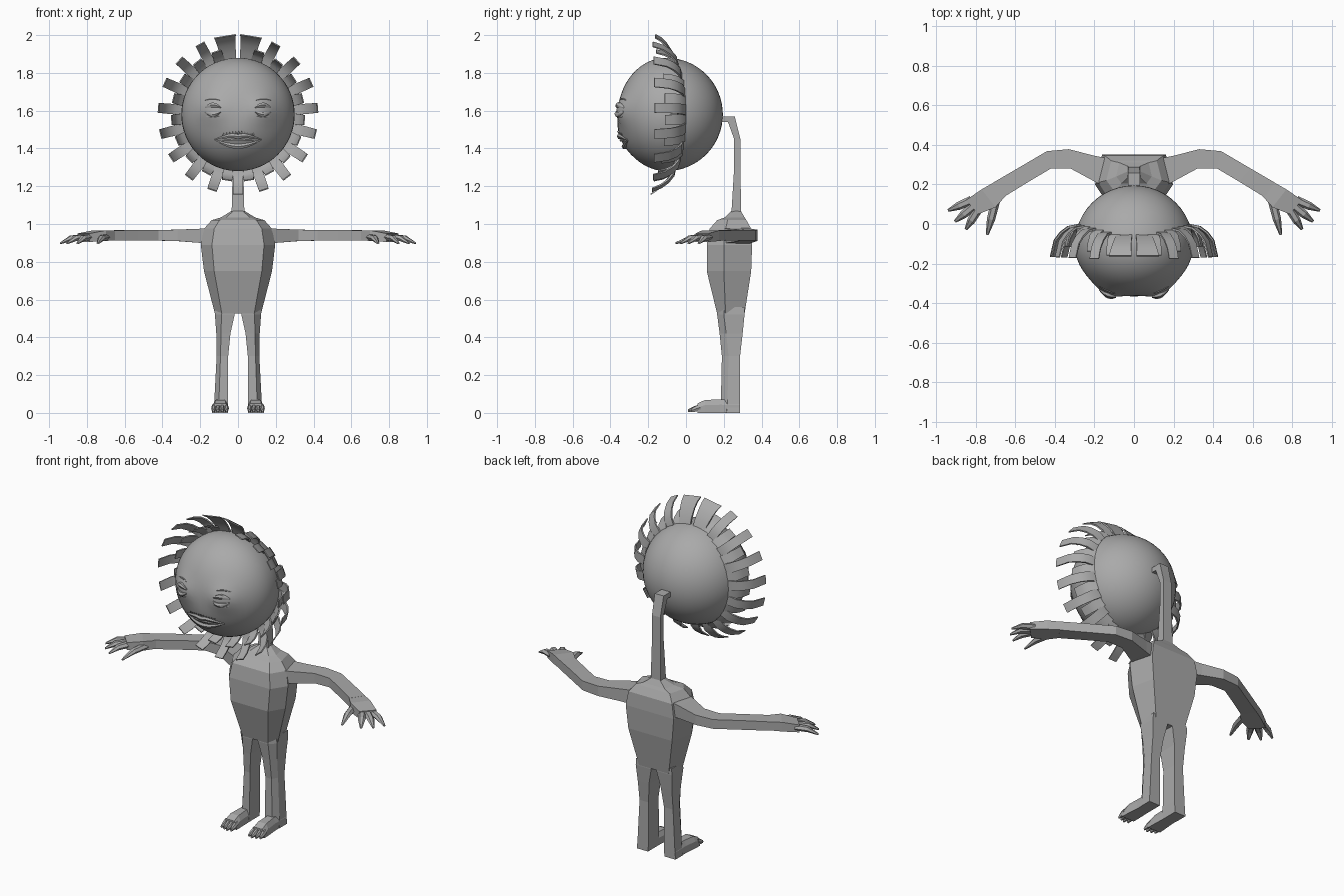
import bpy, bmesh, math
from mathutils import Vector

if "Cube" in bpy.data.objects:
    bpy.data.objects.remove(bpy.data.objects["Cube"])

grey = bpy.data.materials.new("plain_grey")
grey.diffuse_color = (0.4, 0.4, 0.4, 1)
grey.use_nodes = True
grey.node_tree.nodes["Principled BSDF"].inputs["Base Color"].default_value = grey.diffuse_color


def finish(name, bm, smooth=None, mirror=False):
    bmesh.ops.recalc_face_normals(bm, faces=bm.faces)
    me = bpy.data.meshes.new(name)
    bm.to_mesh(me)
    bm.free()
    me.materials.append(grey)
    ob = bpy.data.objects.new(name, me)
    bpy.context.collection.objects.link(ob)
    if mirror:
        ob.modifiers.new("mirror", 'MIRROR')
    if smooth:
        bpy.ops.object.select_all(action='DESELECT')
        ob.select_set(True)
        bpy.context.view_layer.objects.active = ob
        bpy.ops.object.shade_smooth_by_angle(angle=math.radians(smooth))
    return ob


def loft(bm, rings):
    """Skin a list of equal-length rings and cap both ends."""
    vs = [[bm.verts.new(p) for p in r] for r in rings]
    n = len(vs[0])
    for a, b in zip(vs, vs[1:]):
        for i in range(n):
            j = (i + 1) % n
            bm.faces.new((a[i], a[j], b[j], b[i]))
    bm.faces.new(vs[0][::-1])
    bm.faces.new(vs[-1])


def taper(bm, a, b, ra, rb, up=(0, 0, 1), flat=0.7, mid=0.55, lift=0.0):
    """Finger-like six sided spike from a to b with a raised knuckle."""
    a, b, up = Vector(a), Vector(b), Vector(up)
    side = (b - a).cross(up).normalized()
    rings = []
    for t, r in ((0, ra), (mid, ra * 0.9), (1, rb)):
        c = a.lerp(b, t) + up * (lift if t == mid else 0)
        rings.append([c + side * r * math.cos(k * math.pi / 3)
                      + up * r * flat * math.sin(k * math.pi / 3) for k in range(6)])
    loft(bm, rings)


# torso: six sided sections (z, half width, front y, seam y, back y)
bm = bmesh.new()
loft(bm, [[(-.7 * w, f, z), (.7 * w, f, z), (w, m, z), (.82 * w, b, z), (-.82 * w, b, z), (-w, m, z)]
          for z, w, f, m, b in ((.525, .122, .165, .21, .31), (.75, .18, .11, .2, .345),
                                (.89, .197, .11, .2, .35), (.975, .18, .125, .21, .345),
                                (1.02, .14, .165, .22, .32), (1.035, .09, .205, .24, .31),
                                (1.07, .033, .242, .265, .29))])
finish("torso", bm)

# neck: square stalk bending forward into the back of the head
bm = bmesh.new()
loft(bm, [[(-w, a[0], a[1]), (w, a[0], a[1]), (w, b[0], b[1]), (-w, b[0], b[1])]
          for w, a, b in ((.034, (.24, 1.05), (.292, 1.05)), (.028, (.255, 1.3), (.288, 1.3)),
                          (.028, (.255, 1.45), (.288, 1.45)), (.03, (.222, 1.54), (.258, 1.57)),
                          (.03, (.15, 1.54), (.15, 1.57)))])
finish("neck", bm)

# leg: sections (z, inner x, outer x, front y, back y)
bm = bmesh.new()
loft(bm, [[(i, f, z), ((i + 2 * o) / 3, f, z), (o, f + .035, z), (o, b, z), (i, b, z)]
          for z, i, o, f, b in ((.56, .012, .12, .165, .31), (.52, .018, .122, .165, .31),
                                (.42, .04, .115, .178, .3), (.3, .052, .113, .19, .286),
                                (.07, .052, .125, .185, .287), (.0, .055, .13, .18, .287))])
finish("leg", bm, mirror=True)

# foot with four toes
bm = bmesh.new()
loft(bm, [[(i, y, 0), (o, y, 0), (o, y, h * .6), (o - .015, y, h), (i + .015, y, h), (i, y, h * .6)]
          for y, i, o, h in ((.285, .055, .128, .07), (.18, .055, .128, .072),
                             (.1, .052, .135, .068), (.06, .052, .137, .05))])
for k in range(4):
    x = .063 + k * .0215
    taper(bm, (x, .075, .03), (x + (k - 1.5) * .002, .01 + abs(k - 1) * .008, .012),
          .014, .006, flat=1.3)
finish("foot", bm, mirror=True)

# arm: stations (front xy, back xy, low z, high z)
bm = bmesh.new()
loft(bm, [[(*f, lo), (*f, hi), (*b, hi), (*b, lo)]
          for f, b, lo, hi in (((.15, .19), (.15, .335), .895, .978),
                               ((.2, .215), (.2, .345), .9, .975),
                               ((.32, .28), (.33, .378), .91, .97),
                               ((.42, .28), (.44, .368), .912, .968),
                               ((.53, .215), (.59, .28), .912, .968),
                               ((.66, .135), (.71, .21), .912, .966))])
finish("arm", bm, mirror=True)

# hand: palm, three fingers and a thumb
bm = bmesh.new()
loft(bm, [[(*f, lo), (*f, hi), (*b, hi), (*b, lo)]
          for f, b, lo, hi in (((.65, .14), (.70, .215), .915, .965),
                               ((.70, .085), (.77, .175), .91, .966),
                               ((.785, .05), (.85, .12), .905, .95))])
for a, b in (((.82, .12), (.94, .068)), ((.81, .09), (.905, .012)), ((.79, .07), (.85, -.028)),
             ((.7, .115), (.742, -.055))):
    taper(bm, (*a, .93), (*b, .898), .023, .007, flat=.8, lift=.012)
finish("hand", bm, mirror=True)

# head: ball with a shallower face and swollen eye sockets and lips
HC = Vector((0, -.105, 1.58))


def face_y(x, z):
    d = 1 - (x * x + (z - HC.z) ** 2) / .09
    y = HC.y - .255 * math.sqrt(max(d, 0))
    for ex, ez, s, h in ((.135, 1.605, .05, .03), (-.135, 1.605, .05, .03), (0, 1.45, .07, .012)):
        y -= h * math.exp(-((x - ex) ** 2 + (z - ez) ** 2) / (2 * s * s))
    return y


bm = bmesh.new()
bmesh.ops.create_uvsphere(bm, u_segments=48, v_segments=32, radius=.3)
for v in bm.verts:
    p = v.co.copy()
    v.co = p + HC
    if p.y < 0:
        v.co.y = face_y(p.x, p.z + HC.z) if p.y < -.02 else HC.y + p.y * .85
finish("head", bm, smooth=60)


def lip(bm, pts, r):
    """Tapered tube hugging the face through (x, z) points."""
    rings, n = [], len(pts) - 1
    for i, (x, z) in enumerate(pts):
        w = r * (.25 + .75 * math.sin(math.pi * i / n))
        c = Vector((x, face_y(x, z), z))
        rings.append([c + Vector((0, -w * math.cos(k * math.pi / 3), w * math.sin(k * math.pi / 3)))
                      for k in range(6)])
    loft(bm, rings)


# eyelids: upper and lower lid closing on a slit
bm = bmesh.new()
for z0, bow in ((1.618, .012), (1.594, -.014)):
    lip(bm, [(.09 + .0107 * i, z0 + bow * math.sin(math.pi * i / 8)) for i in range(9)], .015)
finish("eyelids", bm, smooth=50, mirror=True)

# brow and lower crease lines around each eye
bm = bmesh.new()
lip(bm, [(.095 + .01 * i, 1.655 + .008 * math.sin(math.pi * i / 8)) for i in range(9)], .004)
lip(bm, [(.095 + .01 * i, 1.572 - .006 * math.sin(math.pi * i / 8)) for i in range(9)], .004)
finish("eye_creases", bm, smooth=50, mirror=True)

# lips
bm = bmesh.new()
xs = [-.125 + .25 * i / 20 for i in range(21)]
lip(bm, [(x, 1.445 + .025 * math.cos(x * 12.5) - .008 * math.exp(-(x / .02) ** 2)) for x in xs], .014)
lip(bm, [(x, 1.445 - .034 * math.cos(x * 12.5)) for x in xs], .015)
finish("lips", bm, smooth=50)

# inner mouth ridge and the ragged fringe on the upper lip
bm = bmesh.new()
lip(bm, [(x * .65, 1.44 + .004 * math.cos(x * 12)) for x in xs], .008)
for k in range(-5, 6):
    x, z = k * .016, 1.473 - abs(k) * .0018
    y = face_y(x, z)
    taper(bm, (x, y + .005, z), (x + .003, y - .012, z + .02), .007, .001)
finish("mouth_details", bm)


def petal(bm, ang, path, w0, w1, th=.012):
    """Curved strap following (radius, y) points outward from the head."""
    e = Vector((math.cos(ang), 0, math.sin(ang)))
    t = Vector((-math.sin(ang), 0, math.cos(ang)))
    rings, n = [], len(path) - 1
    for i, (r, y) in enumerate(path):
        a, b = path[max(i - 1, 0)], path[min(i + 1, n)]
        d = Vector((b[0] - a[0], b[1] - a[1])).normalized()
        c = HC + e * r
        c.y = y
        off = (e * d.y - Vector((0, d.x, 0))) * th * (1 - .5 * i / n)
        w = w0 + (w1 - w0) * i / n
        rings.append([c - t * w, c + t * w, c + t * w + off, c - t * w + off])
    loft(bm, rings)


# mane: nineteen long straps with a broad pair on top, short straps between them
long_bm, short_bm = bmesh.new(), bmesh.new()
N = 19
for i in range(N):
    a = math.pi / 2 + (i + .5) * math.tau / N
    s = abs(math.cos(a))
    y0 = -.075 + .075 * s
    top = i in (0, N - 1)
    path = [(.285, y0), (.335, y0 - .01), (.375, y0 - .04), (.405, y0 - .08), (.425, y0 - .11 - .055 * s)]
    if top:
        path = [(.285, -.05), (.33, -.07), (.375, -.1), (.405, -.13), (.422, -.16)]
    petal(long_bm, a, path, .038 if top else .028, .058 if top else .026)
    if i:
        a = math.pi / 2 + i * math.tau / N
        y0 = -.07 + .07 * abs(math.cos(a))
        petal(short_bm, a, [(.285, y0), (.325, y0 - .025), (.345, y0 - .065), (.355, y0 - .11)],
              .03, .026)
finish("mane_long", long_bm, smooth=35)
finish("mane_short", short_bm, smooth=35)
